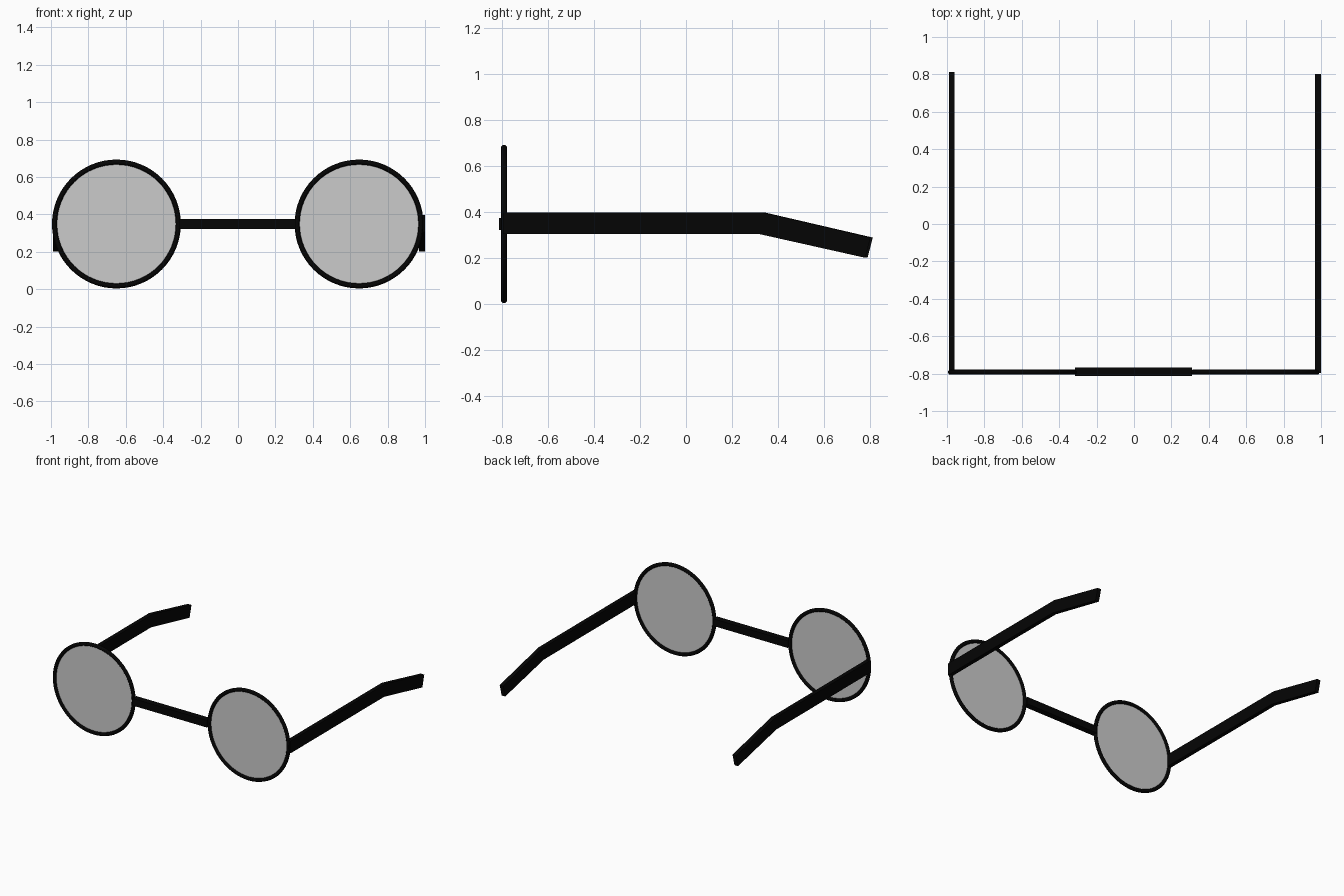
import bpy, bmesh, math

if "Cube" in bpy.data.objects:
    bpy.data.objects.remove(bpy.data.objects["Cube"])

RING_Z, RING_Y = 0.349, -0.792


def material(name, color):
    m = bpy.data.materials.new(name)
    m.diffuse_color = color
    m.use_nodes = True
    m.node_tree.nodes["Principled BSDF"].inputs["Base Color"].default_value = m.diffuse_color
    return m


black = material("black_plastic", (0.0015, 0.0015, 0.0015, 1))
tint = material("tinted_glass", (0.54, 0.54, 0.54, 1))


def side_profile(name, points, x0, x1, y_shift=0.0):
    """Extrude a (y, z) outline along x."""
    bm = bmesh.new()
    face = bm.faces.new([bm.verts.new((x0, y + y_shift, z)) for y, z in points])
    ext = bmesh.ops.extrude_face_region(bm, geom=[face])
    verts = [v for v in ext["geom"] if isinstance(v, bmesh.types.BMVert)]
    bmesh.ops.translate(bm, verts=verts, vec=(x1 - x0, 0, 0))
    bmesh.ops.recalc_face_normals(bm, faces=bm.faces)
    mesh = bpy.data.meshes.new(name)
    bm.to_mesh(mesh)
    bm.free()
    obj = bpy.data.objects.new(name, mesh)
    bpy.context.collection.objects.link(obj)
    mesh.materials.append(black)
    return obj


# Round rims with flat lenses
for side, x in (("left", -0.65), ("right", 0.647)):
    bpy.ops.mesh.primitive_torus_add(
        major_segments=64, minor_segments=12, major_radius=0.331,
        minor_radius=0.0135, location=(x, RING_Y, RING_Z),
        rotation=(math.pi / 2, 0, 0))
    rim = bpy.context.object
    rim.name = side + "_rim"
    rim.data.materials.append(black)
    bpy.ops.object.shade_smooth_by_angle()

    bpy.ops.mesh.primitive_circle_add(
        vertices=64, radius=0.331, fill_type='NGON',
        location=(x, RING_Y, RING_Z), rotation=(math.pi / 2, 0, 0))
    lens = bpy.context.object
    lens.name = side + "_lens"
    lens.data.materials.append(tint)

# Bridge bar between the rims
side_profile("bridge", [(-0.814, 0.322), (-0.768, 0.322),
                        (-0.768, 0.376), (-0.814, 0.376)], -0.315, 0.309)

# Temple arms with drooping ear tips
arm = [(-0.797, 0.305), (0.32, 0.305), (0.78, 0.202),
       (0.803, 0.29), (0.338, 0.398), (-0.797, 0.398)]
side_profile("left_temple", arm, -0.989, -0.959, 0.01)
side_profile("right_temple", arm, 0.969, 0.999)
